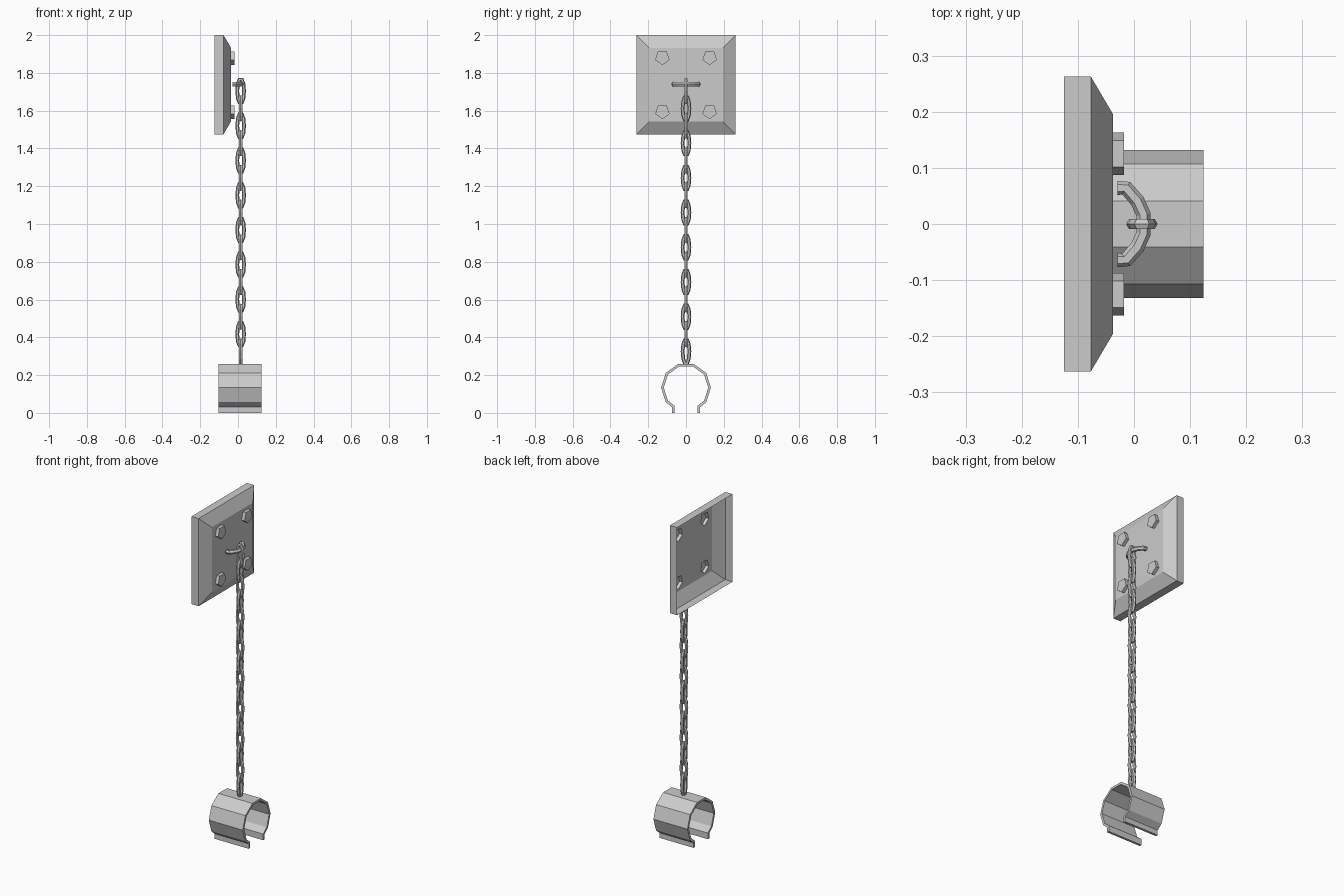
import bpy, bmesh
from math import sin, cos, pi, radians
from mathutils import Vector

if "Cube" in bpy.data.objects:
    bpy.data.objects.remove(bpy.data.objects["Cube"])


def finish(name, bm, recalc=True):
    if recalc:
        bmesh.ops.recalc_face_normals(bm, faces=bm.faces)
    me = bpy.data.meshes.new(name)
    bm.to_mesh(me)
    bm.free()
    ob = bpy.data.objects.new(name, me)
    bpy.context.collection.objects.link(ob)
    return ob


def ring(bm, pts):
    return [bm.verts.new(p) for p in pts]


def bridge(bm, a, b):
    n = len(a)
    for i in range(n):
        bm.faces.new((a[i], a[(i + 1) % n], b[(i + 1) % n], b[i]))


def sweep(name, path, axis, r, sides=6, closed=False):
    """Round bar along a flat path; axis is the normal of the path's plane."""
    bm = bmesh.new()
    path, axis, n = [Vector(p) for p in path], Vector(axis), len(path)
    rings = []
    for i, p in enumerate(path):
        a = path[i - 1] if closed or i else p
        b = path[(i + 1) % n] if closed or i < n - 1 else p
        side = (b - a).normalized().cross(axis)
        rings.append(ring(bm, [p + r * (cos(t) * side + sin(t) * axis)
                               for t in (2 * pi * k / sides for k in range(sides))]))
    for i in range(n if closed else n - 1):
        bridge(bm, rings[i], rings[(i + 1) % n])
    if not closed:
        bm.faces.new(rings[0])
        bm.faces.new(rings[-1])
    return finish(name, bm)


# Wall plate: shell open at the back, bolt heads pushed out of its front face
ZC = 1.738
bm = bmesh.new()


def square(x, h):
    return ring(bm, [(x, sy * h, ZC + sz * h) for sy, sz in ((-1, -1), (1, -1), (1, 1), (-1, 1))])


back, rim, front = square(-0.125, 0.263), square(-0.077, 0.263), square(-0.037, 0.195)
bridge(bm, back, rim)
bridge(bm, rim, front)
loops = [front]
caps = []
for sy in (-1, 1):
    for sz in (-1, 1):
        def penta(x):
            return ring(bm, [(x, sy * 0.125 + 0.04 * cos(radians(-90 + 72 * k)),
                              ZC + sz * 0.143 + 0.04 * sin(radians(-90 + 72 * k))) for k in range(5)])
        base, cap = penta(-0.037), penta(-0.018)
        bridge(bm, base, cap)
        bm.faces.new(cap)
        loops.append(base)
edges = [bm.edges.get((l[i], l[(i + 1) % len(l)])) for l in loops for i in range(len(l))]
bmesh.ops.triangle_fill(bm, use_beauty=True, use_dissolve=False, edges=edges, normal=(1, 0, 0))
finish("wall_plate", bm)

# Curved staple holding the chain
half = [(-0.029, 0.064), (-0.014, 0.064), (0.006, 0.041), (0.017, 0.017)]
pts = half + [(x, -y) for x, y in reversed(half)]
sweep("staple", [(x, y, 1.74) for x, y in pts], (0, 0, 1), 0.013)

# Chain: oval links, alternately turned by 90 degrees
CX, BAR, N = 0.014, 0.010, 16
for i in range(N):
    z = 1.704 - i * (1.704 - 0.325) / (N - 1)
    path = []
    for k in range(10):
        t = 2 * pi * (k + 0.5) / 10 + pi / 2
        w, h = 0.018 * cos(t), 0.066 * sin(t)
        path.append((CX + w, 0, z + h) if i % 2 == 0 else (CX, w, z + h))
    sweep(f"chain_link_{i + 1}", path, (0, 1, 0) if i % 2 == 0 else (1, 0, 0), BAR, closed=True)

# Open cuff: ten-sided band with two straight lips at the bottom
CZ = 0.134


def arc(r, lip):
    right = [(r * cos(radians(a)), CZ + r * sin(radians(a))) for a in (72, 36, 0, -36)] + lip
    return [(-y, z) for y, z in reversed(right)] + right


outer = arc(0.132, [(0.075, 0.030), (0.075, 0)])
inner = arc(0.118, [(0.061, 0.037), (0.061, 0)])
bm = bmesh.new()
strips = [ring(bm, [(x, y, z) for y, z in p]) for p, x in
          ((outer, -0.102), (outer, 0.124), (inner, 0.124), (inner, -0.102))]
for j in range(4):
    a, b = strips[j], strips[(j + 1) % 4]
    for i in range(len(a) - 1):
        bm.faces.new((a[i], a[i + 1], b[i + 1], b[i]))
for e in (0, -1):
    bm.faces.new([s[e] for s in strips])
finish("cuff", bm)
